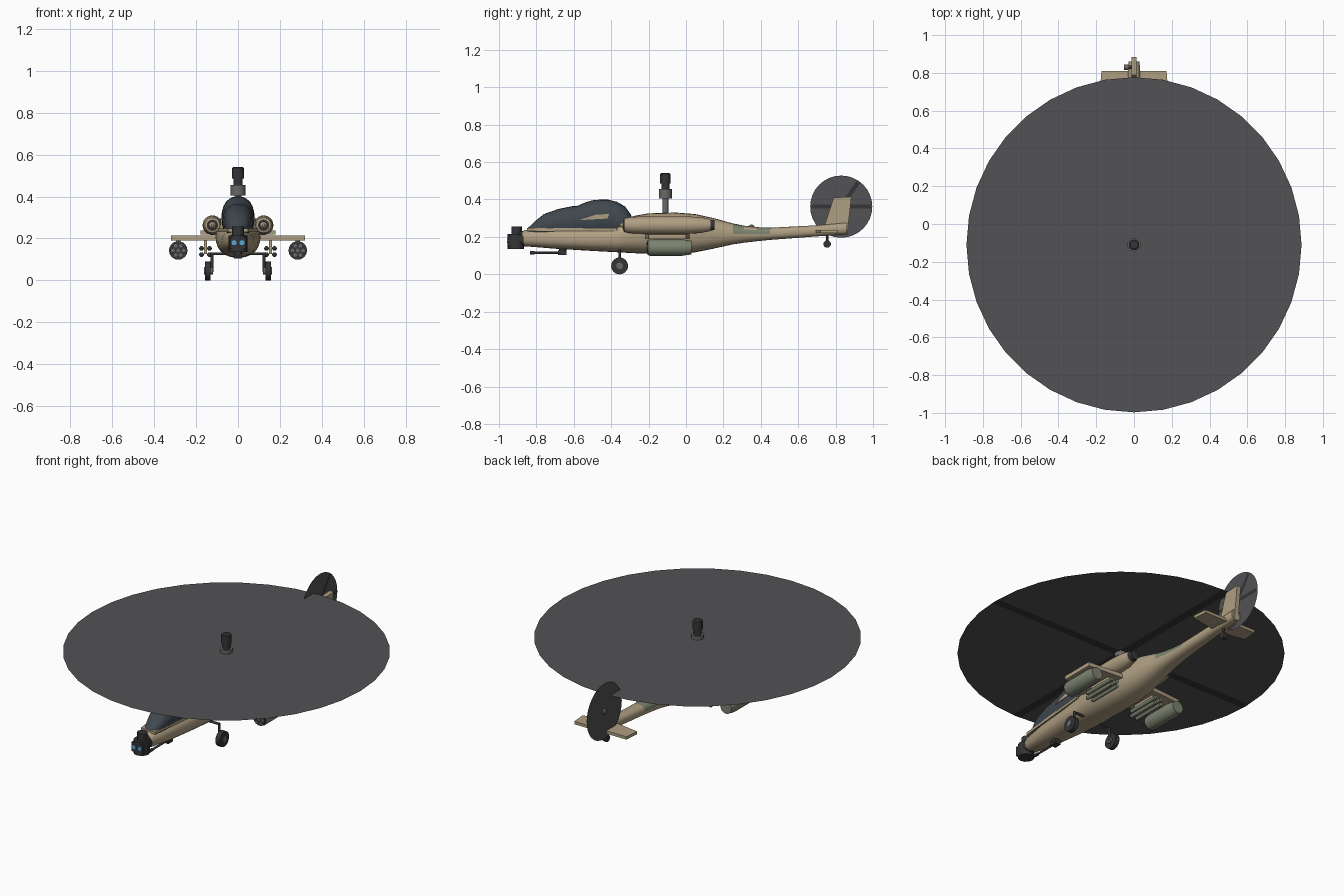
import bpy, bmesh, math
from mathutils import Vector

if "Cube" in bpy.data.objects:
    bpy.data.objects.remove(bpy.data.objects["Cube"])


def material(name, r, g, b):
    m = bpy.data.materials.new(name)
    m.diffuse_color = (r, g, b, 1)
    m.use_nodes = True
    m.node_tree.nodes["Principled BSDF"].inputs["Base Color"].default_value = m.diffuse_color
    return m


SAND = material("sand", .43, .345, .225)
GREEN = material("green", .20, .225, .16)
DARK = material("dark", .035, .035, .038)
GLASS = material("glass", .05, .065, .078)
ROTOR = material("rotor_grey", .085, .085, .09)
METAL = material("metal", .14, .14, .14)
BLUE = material("lens_blue", .10, .38, .65)


def finish(name, bm, mat, smooth=True):
    bmesh.ops.remove_doubles(bm, verts=bm.verts, dist=1e-5)
    me = bpy.data.meshes.new(name)
    bm.to_mesh(me)
    bm.free()
    o = bpy.data.objects.new(name, me)
    bpy.context.collection.objects.link(o)
    me.materials.append(mat)
    if smooth:
        bpy.context.view_layer.objects.active = o
        o.select_set(True)
        bpy.ops.object.shade_smooth_by_angle(angle=math.radians(35))
        o.select_set(False)
    return o


def loft(name, stations, mat, x0=0, n=2.0, sides=24):
    """Skin of superellipse rings; station = (y, half width, bottom z, top z)."""
    bm = bmesh.new()
    rings = []
    for y, w, z0, z1 in stations:
        ring = []
        for i in range(sides):
            a = 2 * math.pi * i / sides
            c, s = math.cos(a), math.sin(a)
            ring.append(bm.verts.new((
                x0 + w * math.copysign(abs(c) ** (2 / n), c), y,
                (z0 + z1) / 2 + (z1 - z0) / 2 * math.copysign(abs(s) ** (2 / n), s))))
        rings.append(ring)
    for a, b in zip(rings, rings[1:]):
        for i in range(sides):
            j = (i + 1) % sides
            bm.faces.new((a[i], a[j], b[j], b[i]))
    bm.faces.new(rings[0])
    bm.faces.new(rings[-1])
    bmesh.ops.recalc_face_normals(bm, faces=bm.faces)
    return finish(name, bm, mat)


def spindle(name, x, z, profile, mat):
    return loft(name, [(y, r, z - r, z + r) for y, r in profile], mat, x0=x)


def rod(name, p, q, r, mat, r2=None, sides=20):
    """Cylinder or cone from p to q."""
    p, q = Vector(p), Vector(q)
    bm = bmesh.new()
    bmesh.ops.create_cone(bm, cap_ends=True, segments=sides, radius1=r,
                          radius2=r if r2 is None else r2, depth=(q - p).length)
    rot = (q - p).to_track_quat('Z', 'Y')
    for v in bm.verts:
        v.co = rot @ v.co + (p + q) / 2
    return finish(name, bm, mat)


def prism(name, pts, axis, lo, hi, mat):
    """Outline extruded along an axis (0 = x, 2 = z)."""
    bm = bmesh.new()
    def place(a, b, t):
        return (t, a, b) if axis == 0 else (a, b, t)
    f = bm.faces.new([bm.verts.new(place(a, b, lo)) for a, b in pts])
    if hi != lo:
        ext = bmesh.ops.extrude_face_region(bm, geom=[f])["geom"]
        d = (hi - lo, 0, 0) if axis == 0 else (0, 0, hi - lo)
        bmesh.ops.translate(bm, vec=d, verts=[v for v in ext if isinstance(v, bmesh.types.BMVert)])
        bmesh.ops.recalc_face_normals(bm, faces=bm.faces)
    return finish(name, bm, mat, False)


def ball(name, loc, r, mat):
    bm = bmesh.new()
    bmesh.ops.create_uvsphere(bm, u_segments=16, v_segments=10, radius=r)
    bmesh.ops.translate(bm, vec=loc, verts=bm.verts)
    return finish(name, bm, mat)


# Fuselage, with camouflage patches on the boom
body = loft("fuselage", [
    (-.88, .036, .16, .225), (-.86, .046, .15, .237), (-.7, .074, .137, .245),
    (-.5, .093, .125, .25), (-.37, .102, .118, .262), (-.28, .106, .113, .312),
    (-.2, .108, .11, .326), (-.05, .105, .108, .33), (.05, .096, .118, .322),
    (.15, .079, .138, .30), (.25, .063, .16, .272), (.31, .055, .169, .26),
    (.38, .048, .177, .252), (.45, .043, .184, .249), (.7, .034, .203, .262),
    (.86, .03, .213, .278)], SAND, n=2.4)
body.data.materials.append(GREEN)
for f in body.data.polygons:
    c = f.center
    if .25 < c.y < .45 and c.z > .215 and (c.y < .31 or c.z < .24 or c.y > .38):
        f.material_index = 1
prism("canopy_deck", [(-.048, -.85), (.048, -.85), (.095, -.37), (-.095, -.37)], 2, .232, .248, SAND)
ball("boom_dome", (0, .35, .248), .018, METAL)

# Stepped canopy and its side panels
loft("canopy", [
    (-.845, .03, .21, .248), (-.80, .048, .20, .29), (-.76, .058, .2, .322),
    (-.68, .068, .2, .35), (-.61, .073, .2, .364), (-.585, .074, .2, .364),
    (-.54, .076, .2, .384), (-.49, .077, .2, .398), (-.42, .078, .2, .40),
    (-.37, .078, .2, .388), (-.325, .074, .2, .362), (-.295, .066, .2, .32),
    (-.285, .05, .21, .29)], GLASS, n=2.3)
for s in (-1, 1):
    prism("canopy_side_panel", [(-.57, .29), (-.42, .298), (-.41, .322), (-.48, .32)],
          0, s * .06, s * .079, SAND)

# Nose sensor turret
rod("sensor_turret", (0, -.91, .135), (0, -.91, .215), .045, DARK, sides=12)
rod("sensor_head", (0, -.905, .21), (0, -.905, .256), .028, DARK, sides=12)
rod("sensor_neck", (0, -.9, .19), (0, -.85, .19), .042, DARK)
for s in (-1, 1):
    prism("sensor_housing", [(-.952, .15), (-.90, .15), (-.90, .205), (-.952, .205)],
          0, s * .003, s * .038, DARK)
    rod("sensor_lens", (s * .019, -.958, .18), (s * .019, -.945, .18), .012, BLUE)

# Chin gun
rod("gun_barrel", (0, -.81, .115), (0, -.66, .115), .006, DARK)
rod("gun_muzzle", (0, -.835, .115), (0, -.81, .115), .009, DARK)
prism("gun_housing", [(-.685, .104), (-.64, .104), (-.64, .128), (-.685, .128)], 0, -.018, .018, DARK)
rod("gun_mount", (0, -.66, .115), (0, -.66, .16), .02, DARK)

for s in (-1, 1):
    # Engine nacelles with intake and exhaust
    spindle("engine", s * .122, .263, [
        (-.335, .028), (-.33, .036), (-.30, .043), (-.22, .047), (0, .047),
        (.08, .042), (.13, .032)], SAND)
    rod("intake", (s * .122, -.337, .263), (s * .122, -.32, .263), .027, DARK)
    rod("intake_cone", (s * .122, -.335, .263), (s * .122, -.352, .263), .018, SAND, .006)
    rod("exhaust", (s * .122, .12, .263), (s * .122, .152, .263), .03, DARK, .026)

    # Stub wing
    prism("stub_wing", [(s * .07, -.22), (s * .32, -.20), (s * .32, .0), (s * .07, .02)], 2, .19, .214, SAND)

    # Rocket pod
    prism("pod_pylon", [(-.17, .17), (-.02, .17), (-.02, .2), (-.17, .2)], 0, s * .275, s * .295, SAND)
    spindle("rocket_pod", s * .285, .143, [(-.2, .042), (-.19, .044), (-.02, .044), (.03, .036)], GREEN)
    rod("pod_face", (s * .285, -.206, .143), (s * .285, -.198, .143), .04, DARK)
    for i in range(7):
        a, r = i * math.pi / 3, .025 if i < 6 else 0
        x, z = s * .285 + r * math.cos(a), .143 + r * math.sin(a)
        rod("rocket_tube", (x, -.211, z), (x, -.2, z), .009, METAL, sides=10)

    # Missile rack
    prism("missile_pylon", [(-.17, .125), (-.02, .125), (-.02, .2), (-.17, .2)],
          0, s * .147, s * .163, SAND)
    for dx in (-.019, .019):
        for dz in (-.015, .015):
            x, z = s * .155 + dx, .138 + dz
            rod("missile", (x, -.18, z), (x, .02, z), .0115, GREEN, sides=12)
            ball("missile_seeker", (x, -.182, z), .011, DARK)

    # Main landing gear
    rod("gear_arm", (s * .06, -.355, .127), (s * .127, -.355, .127), .007, DARK)
    rod("gear_leg", (s * .124, -.355, .132), (s * .124, -.355, .04), .007, DARK)
    spindle_wheel = rod("main_wheel", (s * .13, -.355, .045), (s * .158, -.355, .045), .045, DARK, sides=28)
    rod("wheel_hub", (s * .12, -.355, .045), (s * .161, -.355, .045), .018, METAL)

# Tail wheel
rod("tail_strut", (0, .755, .22), (0, .755, .16), .006, DARK)
rod("tail_wheel", (-.012, .755, .162), (.012, .755, .162), .02, DARK)

# Tail fin and stabiliser
prism("tail_fin", [(.74, .26), (.79, .41), (.885, .415), (.862, .215), (.80, .215)], 0, -.013, .013, SAND)
prism("stabiliser", [(-.18, .72), (0, .69), (.18, .72), (.172, .81), (-.172, .81)], 2, .22, .237, SAND)

# Main rotor mast and hub
Y = -.11
for name, z0, z1, r, m in (
        ("mast", .3, .41, .016, METAL), ("rotor_collar", .405, .455, .035, METAL),
        ("hub_neck", .45, .49, .022, DARK), ("hub_sensor", .485, .535, .028, DARK)):
    rod(name, (0, Y, z0), (0, Y, z1), r, m)
rod("hub_cap", (0, Y, .535), (0, Y, .541), .028, DARK, .022)


def circle(cx, cy, r, n):
    return [(cx + r * math.cos(2 * math.pi * i / n), cy + r * math.sin(2 * math.pi * i / n))
            for i in range(n)]


def strip(cx, cy, length, half, angle):
    c, s = math.cos(angle), math.sin(angle)
    return [(cx + u * c - v * s, cy + u * s + v * c) for u, v in
            ((-length, -half), (length, -half), (length, half), (-length, half))]


# Spinning main rotor disc with its blades just beneath
prism("rotor_disc", circle(0, Y, .887, 36), 2, .434, .434, ROTOR)
for a in (0, math.pi / 2):
    prism("rotor_blade", strip(0, Y, .88, .025, a), 2, .431, .431, DARK)

# Tail rotor
prism("tail_rotor_disc", circle(.83, .362, .166, 32), 0, -.04, -.04, ROTOR)
for a in (0, math.radians(55)):
    prism("tail_rotor_blade", strip(.83, .362, .16, .011, a), 0, -.037, -.037, DARK)
rod("tail_rotor_hub", (-.052, .83, .362), (-.03, .83, .362), .015, METAL)
rod("tail_rotor_shaft", (-.04, .83, .362), (0, .83, .362), .01, DARK)
